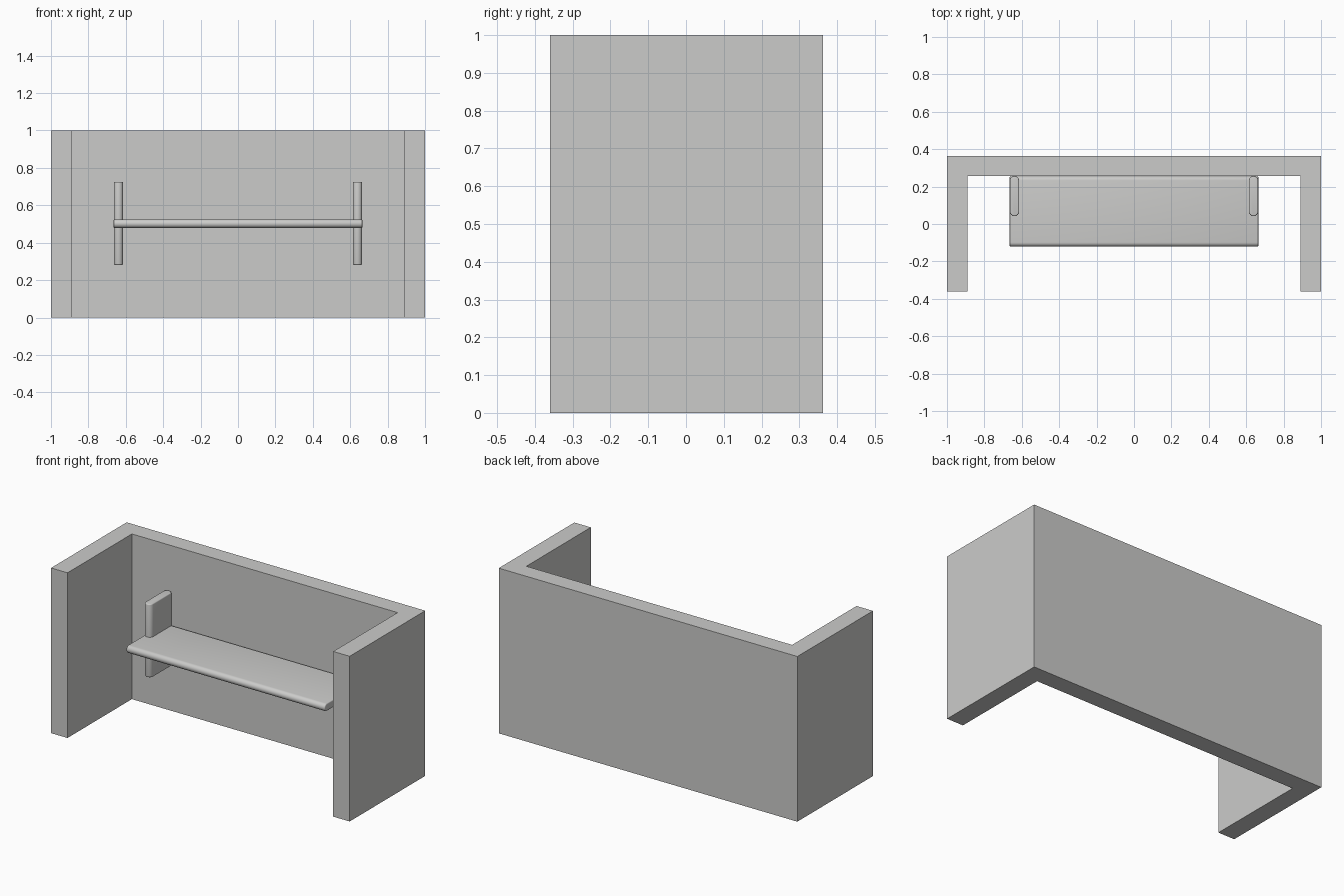
import bpy, bmesh, math
from mathutils import Matrix

cube = bpy.data.objects.get("Cube")
if cube:
    bpy.data.objects.remove(cube, do_unlink=True)

grey = bpy.data.materials.new("light grey")
grey.use_nodes = True
colour = (0.6, 0.6, 0.59, 1)
grey.diffuse_color = colour
grey.node_tree.nodes["Principled BSDF"].inputs["Base Color"].default_value = colour


def extrude(name, outline, depth, matrix=Matrix(), rim=0):
    """Extrude a flat outline along its local z, rounding the rims if asked."""
    bm = bmesh.new()
    base = bm.faces.new([bm.verts.new((a, b, 0)) for a, b in outline])
    top = bmesh.ops.extrude_face_region(bm, geom=[base])
    bmesh.ops.translate(bm, vec=(0, 0, depth),
                        verts=[v for v in top["geom"] if isinstance(v, bmesh.types.BMVert)])
    bmesh.ops.recalc_face_normals(bm, faces=bm.faces)
    if rim:
        rims = [e for e in bm.edges if abs(e.verts[0].co.z - e.verts[1].co.z) < 1e-5]
        bmesh.ops.bevel(bm, geom=rims, offset=rim, segments=3, profile=0.5, affect='EDGES')
    bm.transform(matrix)
    mesh = bpy.data.meshes.new(name)
    bm.to_mesh(mesh)
    bm.free()
    mesh.materials.append(grey)
    obj = bpy.data.objects.new(name, mesh)
    bpy.context.collection.objects.link(obj)
    if rim:
        bpy.ops.object.select_all(action='DESELECT')
        obj.select_set(True)
        bpy.context.view_layer.objects.active = obj
        bpy.ops.object.shade_smooth_by_angle(angle=math.radians(35))
    return obj


def stadium(width, start, end, steps=12):
    """Outline with half-round ends, running along the second axis."""
    r = width / 2
    arc = [math.pi * i / steps for i in range(steps + 1)]
    return ([(r * math.cos(t), end - r + r * math.sin(t)) for t in arc]
            + [(-r * math.cos(t), start + r - r * math.sin(t)) for t in arc])


# U-shaped wall
front, back, inner_x, inner_y = -0.36, 0.363, 0.89, 0.256
extrude("wall", [(-1, front), (-inner_x, front), (-inner_x, inner_y), (inner_x, inner_y),
                 (inner_x, front), (1, front), (1, back), (-1, back)], 1)

# Shelf board with round long edges, laid along x
shelf_half = 0.665
lay_along_x = Matrix(((0, 0, 1, -shelf_half), (0, 1, 0, 0), (1, 0, 0, 0.502), (0, 0, 0, 1)))
extrude("shelf", stadium(0.046, -0.121, inner_y), 2 * shelf_half, lay_along_x, 0.006)

# Upright brackets crossing the shelf at both ends
for side, name in ((1, "left_bracket"), (-1, "right_bracket")):
    extrude(name, stadium(0.05, 0.042, inner_y), 0.444,
            Matrix.Translation((side * 0.639, 0, 0.281)), 0.006)
